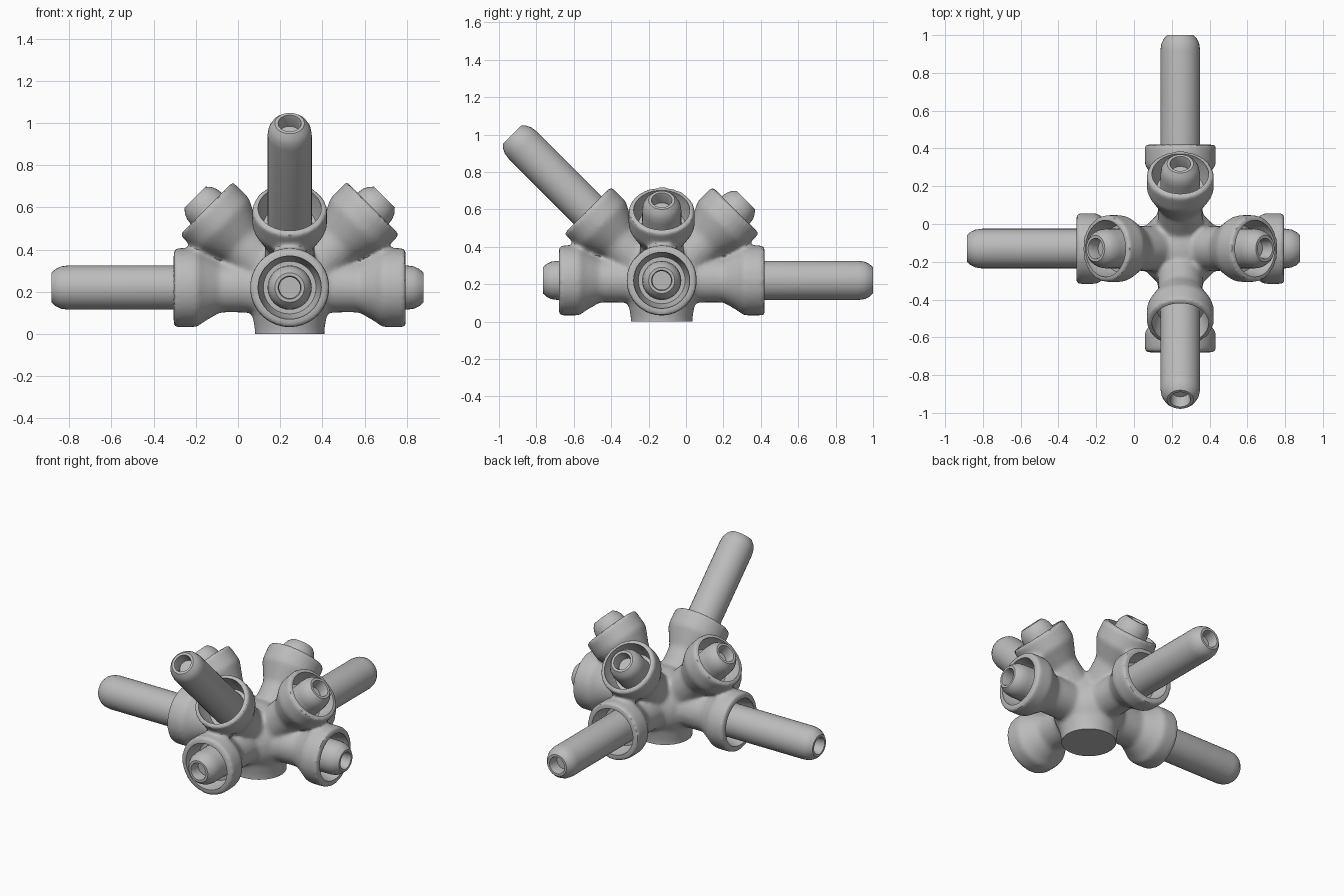
import bpy, bmesh, math
from mathutils import Vector, Matrix

cube = bpy.data.objects.get("Cube")
if cube:
    bpy.data.objects.remove(cube, do_unlink=True)

grey = bpy.data.materials.new("plain_grey")
grey.use_nodes = True
COLOUR = (0.5, 0.5, 0.5, 1)
grey.diffuse_color = COLOUR
grey.node_tree.nodes["Principled BSDF"].inputs["Base Color"].default_value = COLOUR

HUB = Vector((0.245, -0.13, 0.22))
UP = Vector((0, 0, 1))
SIDES = {"left": Vector((1, 0, 0)), "right": Vector((-1, 0, 0)),
         "front": Vector((0, -1, 0)), "back": Vector((0, 1, 0))}
LONG = {("right", "level"), ("back", "level"), ("front", "raised")}


def lathe(bm, profile, origin, axis, sides=40):
    """Spin (radius, distance) points around an axis into a closed solid."""
    rot = axis.to_track_quat('Z', 'Y').to_matrix().to_4x4()
    place = Matrix.Translation(origin) @ rot
    rings = []
    for r, d in profile:
        rings.append([bm.verts.new(place @ Vector((r * math.cos(a), r * math.sin(a), d)))
                      for a in (2 * math.pi * i / sides for i in range(sides))])
    for low, high in zip(rings, rings[1:]):
        for i in range(sides):
            j = (i + 1) % sides
            bm.faces.new((low[i], low[j], high[j], high[i]))
    bm.faces.new(rings[0][::-1])
    bm.faces.new(rings[-1])


def make(name, bm):
    mesh = bpy.data.meshes.new(name)
    bm.to_mesh(mesh)
    bm.free()
    ob = bpy.data.objects.new(name, mesh)
    bpy.context.collection.objects.link(ob)
    mesh.materials.append(grey)
    return ob


def shade(ob):
    bpy.ops.object.select_all(action='DESELECT')
    ob.select_set(True)
    bpy.context.view_layer.objects.active = ob
    bpy.ops.object.shade_smooth_by_angle(angle=math.radians(35))


# Eight arm directions: four level and four raised by 45 degrees
arms = []
for side, flat in SIDES.items():
    arms.append((side, "level", HUB, flat))
    arms.append((side, "raised", HUB - UP * 0.02, (flat + UP).normalized()))

# Hub: core, foot and flared arms, blended into one skin
ARM = [(0.12, 0), (0.118, 0.33), (0.165, 0.41), (0.188, 0.44), (0.188, 0.55)]
RAISED = [(0.12, 0), (0.118, 0.33), (0.158, 0.41), (0.178, 0.45), (0.178, 0.56)]
body = bmesh.new()
bmesh.ops.create_uvsphere(body, u_segments=40, v_segments=20, radius=0.215,
                          matrix=Matrix.Translation(HUB))
lathe(body, [(0.165, -0.32), (0.165, -0.2), (0.2, 0)], HUB, UP)
for side, level, origin, axis in arms:
    lathe(body, ARM if level == "level" else RAISED, origin, axis)
hub = make("hub", body)

# Cutter: socket recesses and the flat underside
cut = bmesh.new()
bmesh.ops.create_cube(cut, size=1, matrix=Matrix.Translation((HUB.x, HUB.y, -0.5)))
for side, level, origin, axis in arms:
    lathe(cut, [(0.125, 0.45), (0.15, 0.53), (0.15, 0.7)], origin, axis)
cutter = make("socket_cutter", cut)
cutter.hide_render = True

remesh = hub.modifiers.new("blend", 'REMESH')
remesh.mode = 'VOXEL'
remesh.voxel_size = 0.012
relax = hub.modifiers.new("relax", 'SMOOTH')
relax.factor = 0.5
relax.iterations = 14
sockets = hub.modifiers.new("sockets", 'BOOLEAN')
sockets.operation = 'DIFFERENCE'
sockets.solver = 'EXACT'
sockets.object = cutter

bpy.context.view_layer.update()
bpy.context.view_layer.objects.active = hub
for name in ("blend", "relax", "sockets"):
    bpy.ops.object.modifier_apply(modifier=name)
bpy.data.objects.remove(cutter, do_unlink=True)
shade(hub)

# Rods: rounded ends with a small bore
for side, level, origin, axis in arms:
    tip = 1.13 if (side, level) in LONG else 0.635
    R = 0.105
    profile = [(R, 0.3), (R, tip - 0.08), (0.1, tip - 0.045), (0.088, tip - 0.02),
               (0.07, tip), (0.055, tip), (0.05, tip - 0.02), (0.05, tip - 0.07)]
    bm = bmesh.new()
    lathe(bm, profile, origin, axis, 32)
    rod = make(f"{side}_{level}_rod", bm)
    shade(rod)
